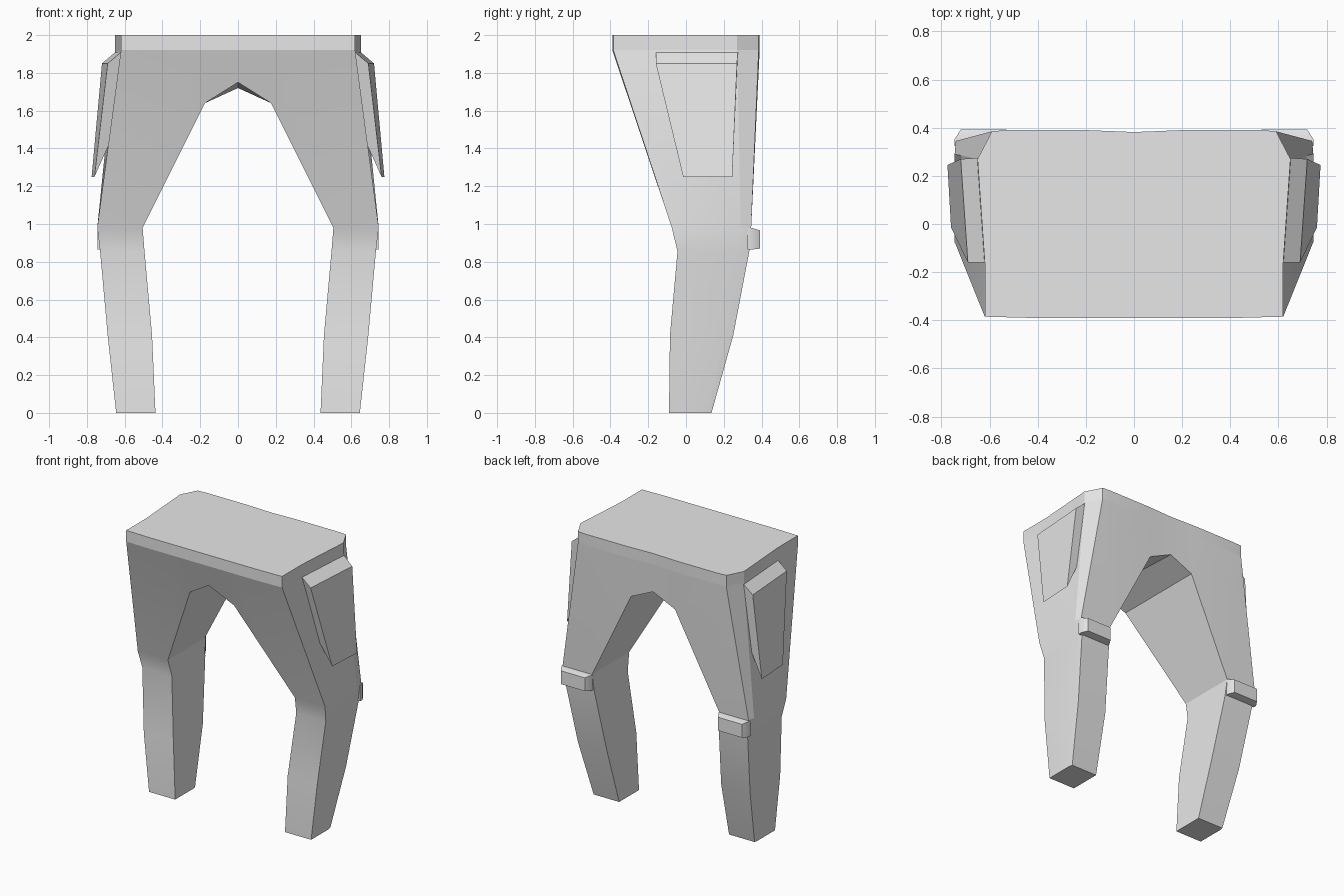
import bpy, bmesh, math

cube = bpy.data.objects.get("Cube")
if cube:
    bpy.data.objects.remove(cube, do_unlink=True)

grey = bpy.data.materials.new("Plain grey")
grey.use_nodes = True
grey.diffuse_color = (0.8, 0.8, 0.8, 1)
grey.node_tree.nodes["Principled BSDF"].inputs["Base Color"].default_value = (0.8, 0.8, 0.8, 1)


def make(name, faces, signs, angle=30):
    """Mesh from point-lists, repeated for each x sign, welded and smoothed by angle."""
    bm = bmesh.new()
    for s in signs:
        for face in faces:
            bm.faces.new([bm.verts.new((s * x, y, z)) for x, y, z in face])
    bmesh.ops.remove_doubles(bm, verts=bm.verts, dist=0.0005)
    bmesh.ops.recalc_face_normals(bm, faces=bm.faces)
    me = bpy.data.meshes.new(name)
    bm.to_mesh(me)
    bm.free()
    me.materials.append(grey)
    ob = bpy.data.objects.new(name, me)
    bpy.context.collection.objects.link(ob)
    bpy.ops.object.select_all(action='DESELECT')
    ob.select_set(True)
    bpy.context.view_layer.objects.active = ob
    bpy.ops.object.shade_smooth_by_angle(angle=math.radians(angle))
    return ob


def bridge(a, b, closed=True):
    """Quads between two point rows of equal length."""
    n = len(a)
    return [[a[i], a[(i + 1) % n], b[(i + 1) % n], b[i]] for i in range(n if closed else n - 1)]


# Half outline of the waist, from front centre round to back centre
waist = [(0, -0.39), (0.215, -0.39), (0.43, -0.39), (0.62, -0.385), (0.62, -0.16),
         (0.65, 0.27), (0.59, 0.385), (0.53, 0.39), (0.2, 0.39), (0, 0.382)]
low = [(x, y, 1.92) for x, y in waist]
high = [(x, y, 2.0) for x, y in waist]

# Waistband
make("waistband", bridge(low, high, False) + [high, low], (1, -1))


# Leg cross-sections: inner x, outer x, front y, back y, height
def ring(xi, xo, yf, yb, z):
    d = yb - yf
    return [(xi, yf, z), (xo, yf, z), (xo, yf + 0.25 * d, z),
            (xo, yf + 0.87 * d, z), (xo - 0.005, yb, z), (xi, yb, z)]


rings = [ring(0.505, 0.745, -0.075, 0.345, 0.98), ring(0.495, 0.73, -0.045, 0.335, 0.855),
         ring(0.455, 0.69, -0.085, 0.25, 0.41), ring(0.437, 0.645, -0.09, 0.135, 0)]
knee = rings[0]

# Hips, crotch and thighs
mid_f, side_f = (0, -0.333, 1.75), (0.175, -0.296, 1.64)
mid_b, side_b = (0, 0.374, 1.72), (0.175, 0.375, 1.64)
faces = [[low[0], low[1], side_f, mid_f], [low[1], low[2], knee[0], side_f],
         [low[7], low[8], side_b, knee[5]], [low[8], low[9], mid_b, side_b],
         [mid_f, side_f, side_b, mid_b], [side_f, knee[0], knee[5], side_b]]
faces += bridge(low[2:8], knee, False)

# Lower legs and hems
for upper, lower in zip(rings, rings[1:]):
    faces += bridge(upper, lower)
faces.append(rings[-1])
make("trousers", faces, (1, -1), 20)

# Side pockets: flared wedges hanging below the waistband
pocket_front = [(0.61, -0.16, 1.918), (0.69, -0.16, 1.85), (0.76, -0.015, 1.25), (0.67, -0.06, 1.45)]
pocket_back = [(0.64, 0.275, 1.918), (0.72, 0.27, 1.85), (0.775, 0.245, 1.25), (0.685, 0.25, 1.45)]
pocket = bridge(pocket_front, pocket_back) + [pocket_front, pocket_back]

# Straps behind the knees, with tapered ends
strap_in = [(x, 0.325, z) for x, z in ((0.505, 0.865), (0.745, 0.865), (0.745, 0.978), (0.505, 0.978))]
strap_mid = [(x, 0.352, z) for x, _, z in strap_in]
strap_out = [(x, 0.392, z) for x, z in ((0.53, 0.87), (0.72, 0.87), (0.72, 0.966), (0.53, 0.966))]
strap = bridge(strap_in, strap_mid) + bridge(strap_mid, strap_out) + [strap_in, strap_out]

for side, s in (("left", 1), ("right", -1)):
    make(side + "_pocket", pocket, (s,))
    make(side + "_knee_strap", strap, (s,), 40)
